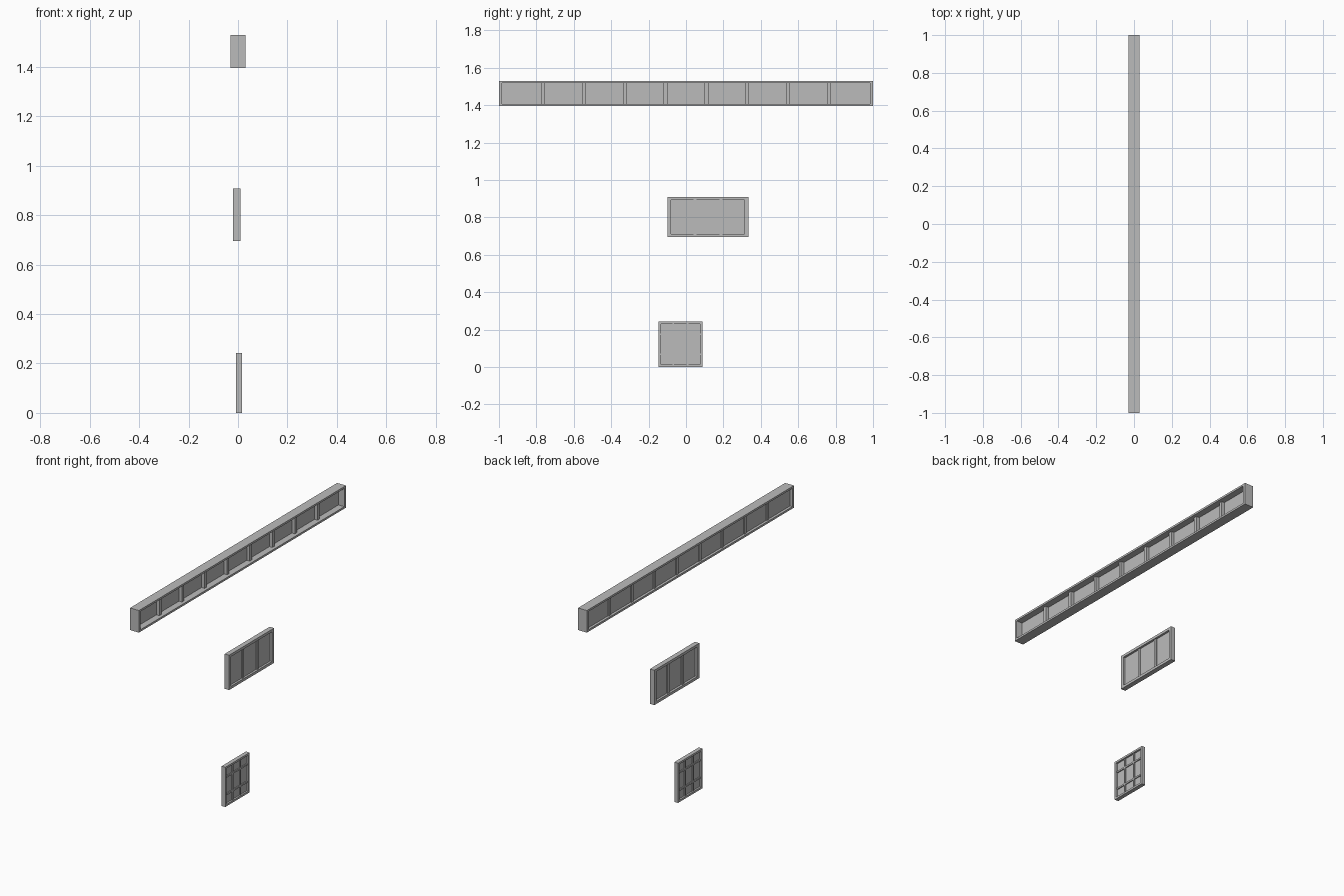
import bpy

# Remove the default cube
cube = bpy.data.objects.get("Cube")
if cube:
    bpy.data.objects.remove(cube, do_unlink=True)

mat = bpy.data.materials.new("plain grey")
mat.use_nodes = True
GREY = (0.5, 0.5, 0.5, 1)
mat.diffuse_color = GREY
mat.node_tree.nodes["Principled BSDF"].inputs["Base Color"].default_value = GREY


def box(name, x, y, z):
    """Box from (low, high) ranges on each axis."""
    bpy.ops.mesh.primitive_cube_add(size=1, location=[sum(r) / 2 for r in (x, y, z)])
    ob = bpy.context.object
    ob.name = name
    ob.scale = [r[1] - r[0] for r in (x, y, z)]
    ob.data.materials.append(mat)


def window(name, x, y, z, side, rail, glass, bar_x, bar, posts, rails=()):
    """Outer frame, glass sheet, upright mullions and cross bars."""
    inner_y = (y[0] + side, y[1] - side)
    inner_z = (z[0] + rail, z[1] - rail)
    box(name + "_sill", x, y, (z[0], inner_z[0]))
    box(name + "_head", x, y, (inner_z[1], z[1]))
    box(name + "_front_jamb", x, (y[0], inner_y[0]), inner_z)
    box(name + "_back_jamb", x, (inner_y[1], y[1]), inner_z)
    box(name + "_glass", glass, inner_y, inner_z)
    for p in posts:
        box(name + "_mullion", bar_x, (p - bar / 2, p + bar / 2), inner_z)
    for r in rails:
        box(name + "_cross_bar", bar_x, inner_y, (r - bar / 2, r + bar / 2))


# Long strip window with nine panes
window("strip_window", (-0.03, 0.03), (-1, 1), (1.395, 1.53), 0.016, 0.012,
       (-0.014, -0.010), (-0.02, 0.01), 0.02,
       [(i - 3.5) * 0.218 for i in range(8)])

# Three-pane window
window("triple_window", (-0.02, 0.01), (-0.10, 0.334), (0.695, 0.908), 0.02, 0.016,
       (-0.006, -0.003), (-0.013, 0.003), 0.016, [0.117 - 0.07, 0.117 + 0.07])

# Small window with a grid of bars
window("grid_window", (-0.008, 0.017), (-0.147, 0.088), (0, 0.243), 0.012, 0.012,
       (0.003, 0.006), (-0.003, 0.012), 0.01, [-0.068, 0.009], [0.068, 0.175])
